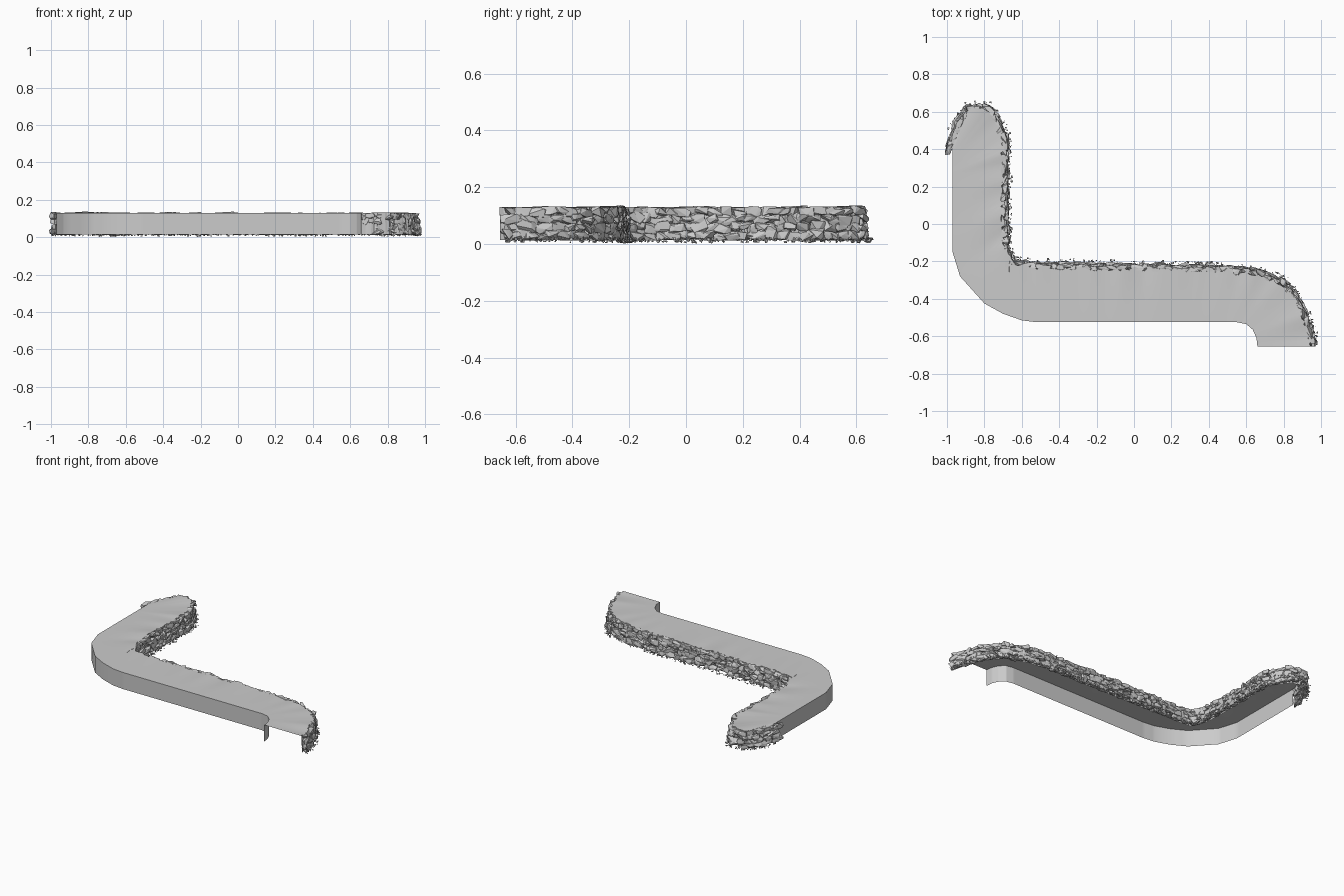
import bpy, bmesh, math, random
from mathutils import Vector, noise

random.seed(7)
if "Cube" in bpy.data.objects:
    bpy.data.objects.remove(bpy.data.objects["Cube"])

BASE, TOP = 0.015, 0.13
UP = Vector((0, 0, 1))

stone = bpy.data.materials.new("stone grey")
stone.use_nodes = True
stone.diffuse_color = (0.6, 0.6, 0.6, 1)
stone.node_tree.nodes["Principled BSDF"].inputs["Base Color"].default_value = (0.6, 0.6, 0.6, 1)


def make_object(name, bm, smooth=False):
    mesh = bpy.data.meshes.new(name)
    bm.to_mesh(mesh)
    bm.free()
    mesh.materials.append(stone)
    obj = bpy.data.objects.new(name, mesh)
    bpy.context.collection.objects.link(obj)
    if smooth:
        bpy.ops.object.select_all(action="DESELECT")
        obj.select_set(True)
        bpy.context.view_layer.objects.active = obj
        bpy.ops.object.shade_smooth_by_angle(angle=math.radians(30))
    return obj


# Matching points on the smooth edge (first pair) and the rocky edge (second pair)
RIBS = [
    (.66, -.655, .95, -.655), (.655, -.61, .925, -.55), (.635, -.565, .88, -.43),
    (.6, -.535, .79, -.32), (.55, -.525, .65, -.265), (.45, -.525, .5, -.25),
    (-.52, -.525, -.55, -.23), (-.6, -.515, -.65, -.22), (-.7, -.48, -.67, -.19),
    (-.8, -.425, -.685, -.15), (-.93, -.28, -.695, -.1), (-.97, -.15, -.7, 0),
    (-.97, .25, -.7, .3), (-.97, .3, -.7, .46), (-.97, .34, -.74, .55),
    (-.97, .37, -.79, .61), (-.97, .38, -.88, .61), (-.97, .39, -.94, .52),
    (-.97, .4, -.98, .4)]

# Resample the ribs evenly along the rocky edge
smooth_edge, rock_edge = [], []
for a, b in zip(RIBS, RIBS[1:]):
    p, q = Vector(a[2:]), Vector(b[2:])
    steps = max(2, round((q - p).length / 0.016))
    for i in range(steps):
        t = i / steps
        smooth_edge.append(Vector(a[:2]).lerp(Vector(b[:2]), t).to_3d())
        rock_edge.append(p.lerp(q, t).to_3d())
smooth_edge.append(Vector(RIBS[-1][:2]).to_3d())
rock_edge.append(Vector(RIBS[-1][2:]).to_3d())
COUNT = len(rock_edge)


def frame(i):
    """Direction along the rocky edge and the direction out of it."""
    along = (rock_edge[min(i + 2, COUNT - 1)] - rock_edge[max(i - 2, 0)]).normalized()
    return along, Vector((along.y, -along.x, 0))


def strip(name, rows, smooth):
    bm = bmesh.new()
    grid = [[bm.verts.new(p) for p in row] for row in rows]
    for r, s in zip(grid, grid[1:]):
        for i in range(len(r) - 1):
            bm.faces.new((r[i], r[i + 1], s[i + 1], s[i]))
    bmesh.ops.remove_doubles(bm, verts=bm.verts, dist=0.0001)
    return make_object(name, bm, smooth)


# Ragged rocky rim, gently uneven in height
rim = []
for i, p in enumerate(rock_edge):
    wobble = noise.noise(p * 9) * 0.008
    rim.append(p + frame(i)[1] * random.uniform(-0.012, 0.012) + UP * (TOP + wobble))

# Walkable top, skirt on the smooth side and backing sheet behind the rocks
rim_rows = []
for k in range(6):
    t = k / 5
    row = []
    for a, b in zip(smooth_edge, rim):
        p = (a + UP * TOP).lerp(b, t)
        p.z = TOP + (b.z - TOP) * t * t
        row.append(p)
    rim_rows.append(row)
strip("ledge_top", rim_rows, True)
strip("smooth_skirt", [[p + UP * BASE for p in smooth_edge],
                       [p + UP * TOP for p in smooth_edge]], True)
strip("cliff_backing", [rim, [p + UP * BASE for p in rock_edge]], False)


def add_rock(bm, centre, axes, size, points, low, high):
    """Angular boulder: the convex hull of jittered points on a squared ball."""
    verts = []
    for _ in range(points):
        d = Vector([random.gauss(0, 1) for _ in range(3)]).normalized()
        d = Vector([math.copysign(abs(c) ** 0.6, c) for c in d])
        p = centre.copy()
        for axis, extent, c in zip(axes, size, d):
            p += axis * extent * c
        p.z = min(max(p.z, low), high)
        verts.append(bm.verts.new(p))
    hull = bmesh.ops.convex_hull(bm, input=verts)
    spare = set(hull["geom_interior"]) | set(hull["geom_unused"])
    bmesh.ops.delete(bm, geom=[v for v in spare if isinstance(v, bmesh.types.BMVert)],
                     context="VERTS")


# Courses of broken boulders up the cliff, stepping out towards the foot
bm = bmesh.new()
for course in range(4):
    height = BASE + 0.014 + course * 0.029
    i = course
    while i < COUNT:
        along, out = frame(i)
        tilt = random.uniform(-0.35, 0.35)
        axes = (along + UP * tilt, out + along * random.uniform(-.4, .4), UP - along * tilt)
        size = (random.uniform(.022, .042), random.uniform(.013, .022), random.uniform(.014, .024))
        reach = random.uniform(-0.002, 0.012) + 0.003 * (3 - course)
        centre = rock_edge[i] + out * reach + UP * (height + random.uniform(-.006, .006))
        centre.y = max(centre.y, -0.635)
        add_rock(bm, centre, axes, size, 16, BASE - 0.003, rim[i].z + random.uniform(-.004, .005))
        i += random.choice((2, 2, 3))
for v in bm.verts:
    v.co.y = max(v.co.y, -0.655)
make_object("cliff_rocks", bm)

# Loose rubble along the foot of the cliff
bm = bmesh.new()
for _ in range(600):
    i = random.randrange(COUNT)
    along, out = frame(i)
    s = random.uniform(0.003, 0.008)
    centre = rock_edge[i] + out * (0.02 + 0.027 * random.random() ** 1.5)
    centre += along * random.uniform(-.008, .008) + UP * random.uniform(0.007, 0.022)
    centre.x = max(centre.x, -0.992)
    centre.y = max(centre.y, -0.645)
    add_rock(bm, centre, (along, out, UP), (s, s * 0.8, s * 0.8), 8, 0, 0.03)
make_object("foot_rubble", bm)
